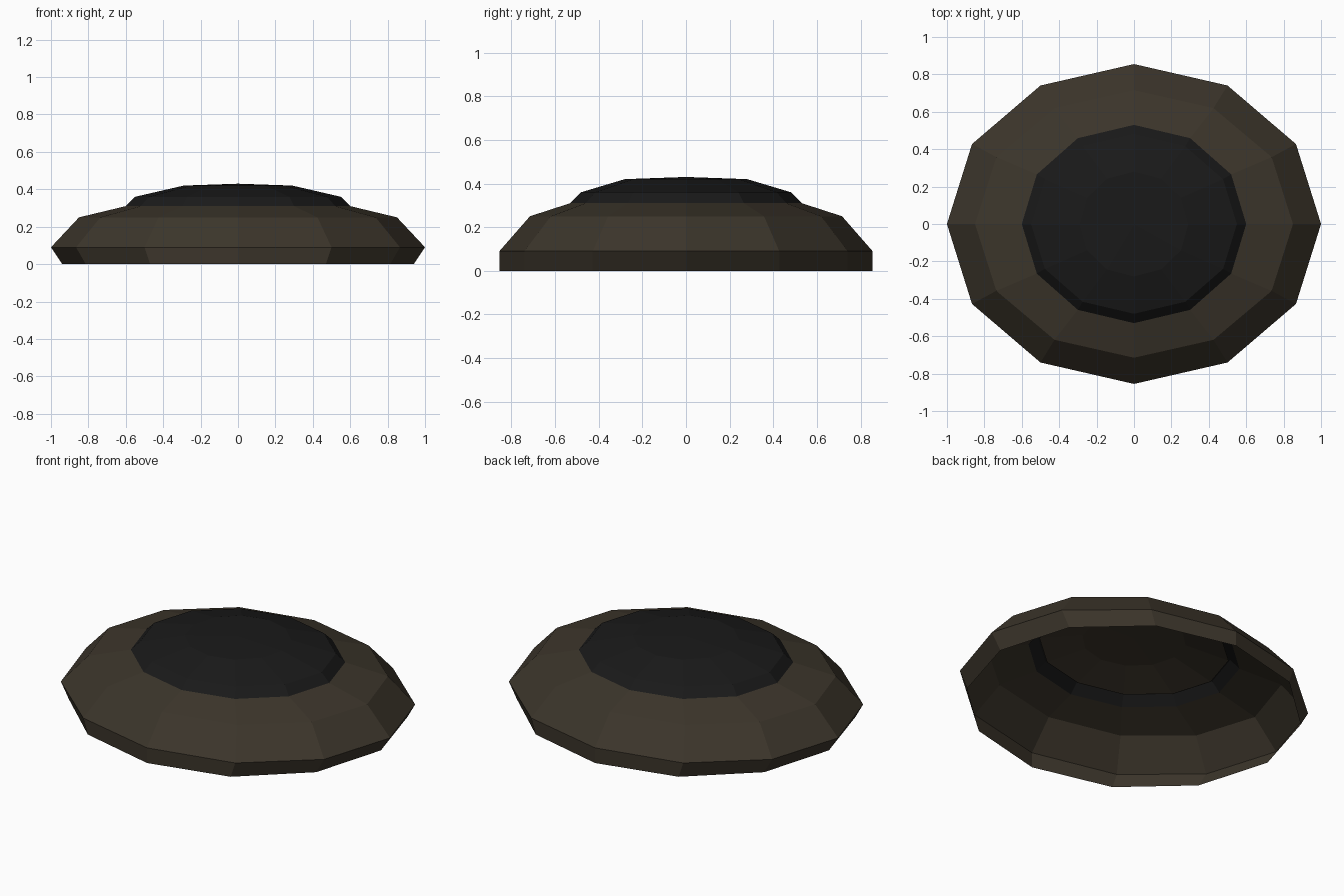
import bpy, bmesh
from math import cos, sin, pi

if "Cube" in bpy.data.objects:
    bpy.data.objects.remove(bpy.data.objects["Cube"])

SIDES = 12


def material(name, rgb):
    m = bpy.data.materials.new(name)
    m.diffuse_color = (*rgb, 1)
    m.use_nodes = True
    m.node_tree.nodes["Principled BSDF"].inputs["Base Color"].default_value = m.diffuse_color
    return m


def shell(name, rings, mat, apex=None):
    """Loft open 12-sided rings (x radius, y radius, z), optionally closed to a peak."""
    bm = bmesh.new()
    loops = [[bm.verts.new((rx * cos(2 * pi * i / SIDES), ry * sin(2 * pi * i / SIDES), z))
              for i in range(SIDES)] for rx, ry, z in rings]
    for a, b in zip(loops, loops[1:]):
        for i in range(SIDES):
            j = (i + 1) % SIDES
            bm.faces.new((a[i], a[j], b[j], b[i]))
    if apex is not None:
        tip = bm.verts.new((0, 0, apex))
        for i in range(SIDES):
            bm.faces.new((loops[-1][i], loops[-1][(i + 1) % SIDES], tip))
    me = bpy.data.meshes.new(name)
    bm.to_mesh(me)
    bm.free()
    me.materials.append(mat)
    ob = bpy.data.objects.new(name, me)
    bpy.context.collection.objects.link(ob)
    return ob


brown = material("brown", (0.045, 0.036, 0.024))
black = material("black", (0.01, 0.01, 0.01))

# Open-bottomed body with a tucked-in lower rim
shell("body", [(0.94, 0.855, 0), (1, 0.855, 0.09), (0.85, 0.715, 0.25), (0.6, 0.53, 0.31)], brown)
# Dark domed cap
shell("cap", [(0.6, 0.53, 0.31), (0.55, 0.48, 0.36), (0.29, 0.28, 0.42)], black, 0.43)
# Brown lining just under the cap
shell("cap_lining", [(0.54, 0.47, 0.355), (0.285, 0.275, 0.412)], brown, 0.422)
